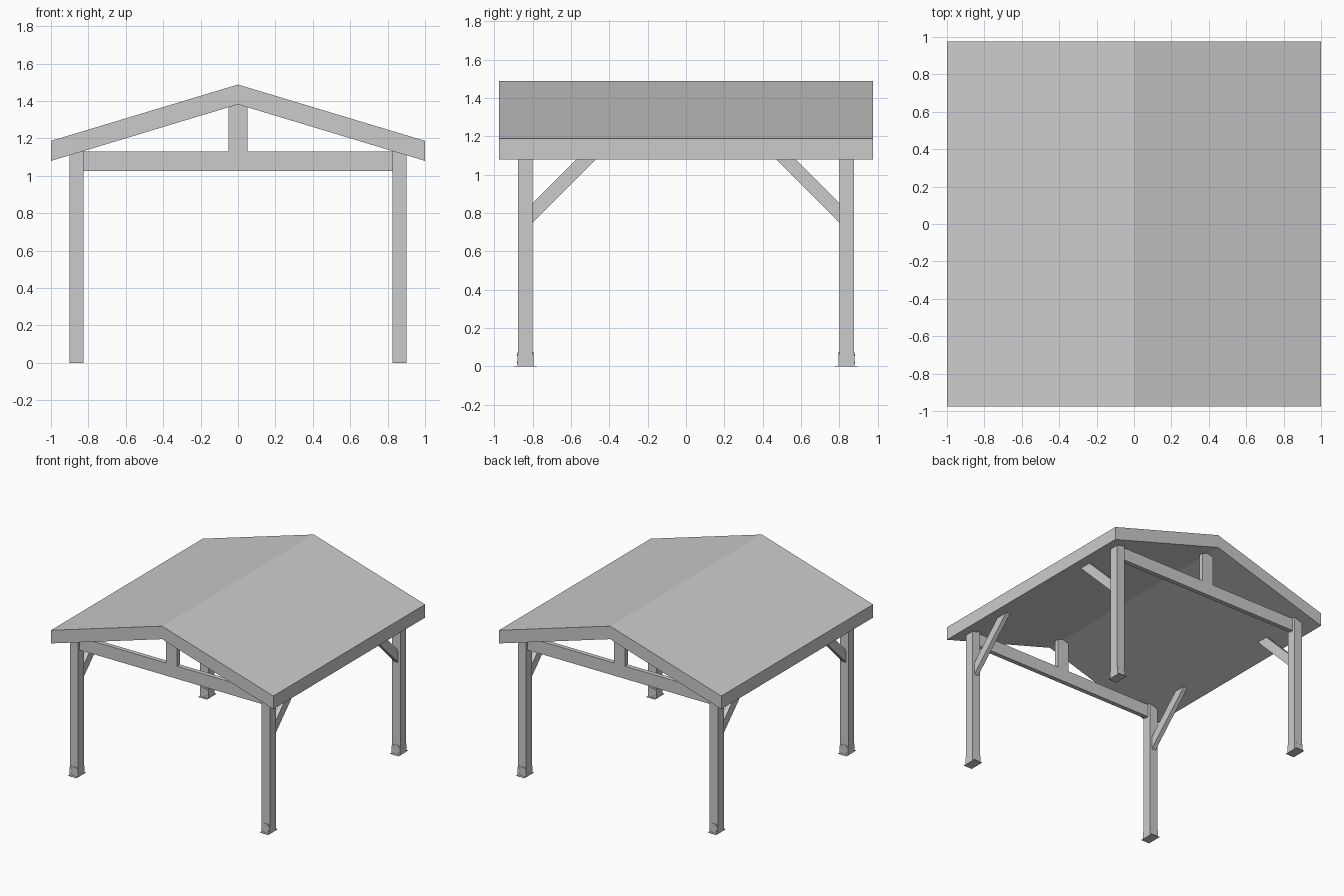
import bpy, bmesh, math
from mathutils import Matrix

if "Cube" in bpy.data.objects:
    bpy.data.objects.remove(bpy.data.objects["Cube"])


def prism(name, pts, axis, lo, hi):
    """Extrude a 2D outline: axis 'y' takes (x, z) points, axis 'x' takes (y, z)."""
    def co(p, t):
        return (p[0], t, p[1]) if axis == 'y' else (t, p[0], p[1])
    bm = bmesh.new()
    a = [bm.verts.new(co(p, lo)) for p in pts]
    b = [bm.verts.new(co(p, hi)) for p in pts]
    bm.faces.new(a)
    bm.faces.new(b)
    n = len(pts)
    for i in range(n):
        j = (i + 1) % n
        bm.faces.new((a[i], a[j], b[j], b[i]))
    return finish(name, bm)


def finish(name, bm):
    bmesh.ops.recalc_face_normals(bm, faces=bm.faces)
    me = bpy.data.meshes.new(name)
    bm.to_mesh(me)
    bm.free()
    ob = bpy.data.objects.new(name, me)
    bpy.context.collection.objects.link(ob)
    return ob


def rect(x0, x1, z0, z1):
    return [(x0, z0), (x1, z0), (x1, z1), (x0, z1)]


def under(x):
    """Height of the roof underside."""
    return 1.382 - 0.302 * abs(x)


X0, X1 = 0.825, 0.90      # post extents across
Y0, Y1 = 0.80, 0.875      # post extents along
XC, YC = (X0 + X1) / 2, (Y0 + Y1) / 2

# Gabled roof slab
prism("roof", [(-1, 1.08), (0, 1.382), (1, 1.08), (1, 1.187), (0, 1.488), (-1, 1.187)],
      'y', -0.975, 0.975)

for sy, end in ((-1, "front"), (1, "back")):
    # Tie beam with ends trimmed to the roof slope, and king post
    ya, yb = sy * (YC - 0.018), sy * (YC + 0.018)
    prism(end + "_tie_beam", rect(-X0, X0, 1.027, 1.13), 'y', ya, yb)
    prism(end + "_king_post", [(-0.05, 1.13), (0.05, 1.13), (0.05, under(0.05)),
                               (0, under(0)), (-0.05, under(0.05))], 'y', ya, yb)

    for sx, side in ((-1, "left"), (1, "right")):
        tag = end + "_" + side
        # Post with a sloped top
        prism(tag + "_post", [(sx * X0, 0), (sx * X1, 0), (sx * X1, under(X1)),
                              (sx * X0, under(X0))], 'y', sy * Y0, sy * Y1)
        # Diagonal knee brace up to the roof
        top = under(XC)
        prism(tag + "_brace", [(sy * Y0, 0.75), (sy * Y0, 0.85), (sy * (Y0 + 0.85 - top), top),
                               (sy * (Y0 + 0.75 - top), top)],
              'x', sx * (XC - 0.018), sx * (XC + 0.018))
        # Base plate
        prism(tag + "_base_plate", rect(sx * X0, sx * X1, 0, 0.003), 'y',
              sy * (YC - 0.06), sy * (YC + 0.06))
        # Upright bracket plates with clipped corners, and their bolts
        bolts = bmesh.new()
        for y, d, label in ((Y1, 1, "outer"), (Y0, -1, "inner")):
            prism(tag + "_" + label + "_bracket",
                  [(sx * X0, 0), (sx * X1, 0), (sx * X1, 0.062), (sx * (X1 - 0.013), 0.075),
                   (sx * (X0 + 0.013), 0.075), (sx * X0, 0.062)],
                  'y', sy * y, sy * (y + d * 0.004))
            for bx in (-0.022, 0.022):
                for bz in (0.02, 0.06):
                    bmesh.ops.create_cone(
                        bolts, cap_ends=True, segments=12, radius1=0.005, radius2=0.005,
                        depth=0.004,
                        matrix=Matrix.Translation((sx * XC + bx, sy * (y + d * 0.004), bz))
                        @ Matrix.Rotation(math.pi / 2, 4, 'X'))
        finish(tag + "_bolts", bolts)
